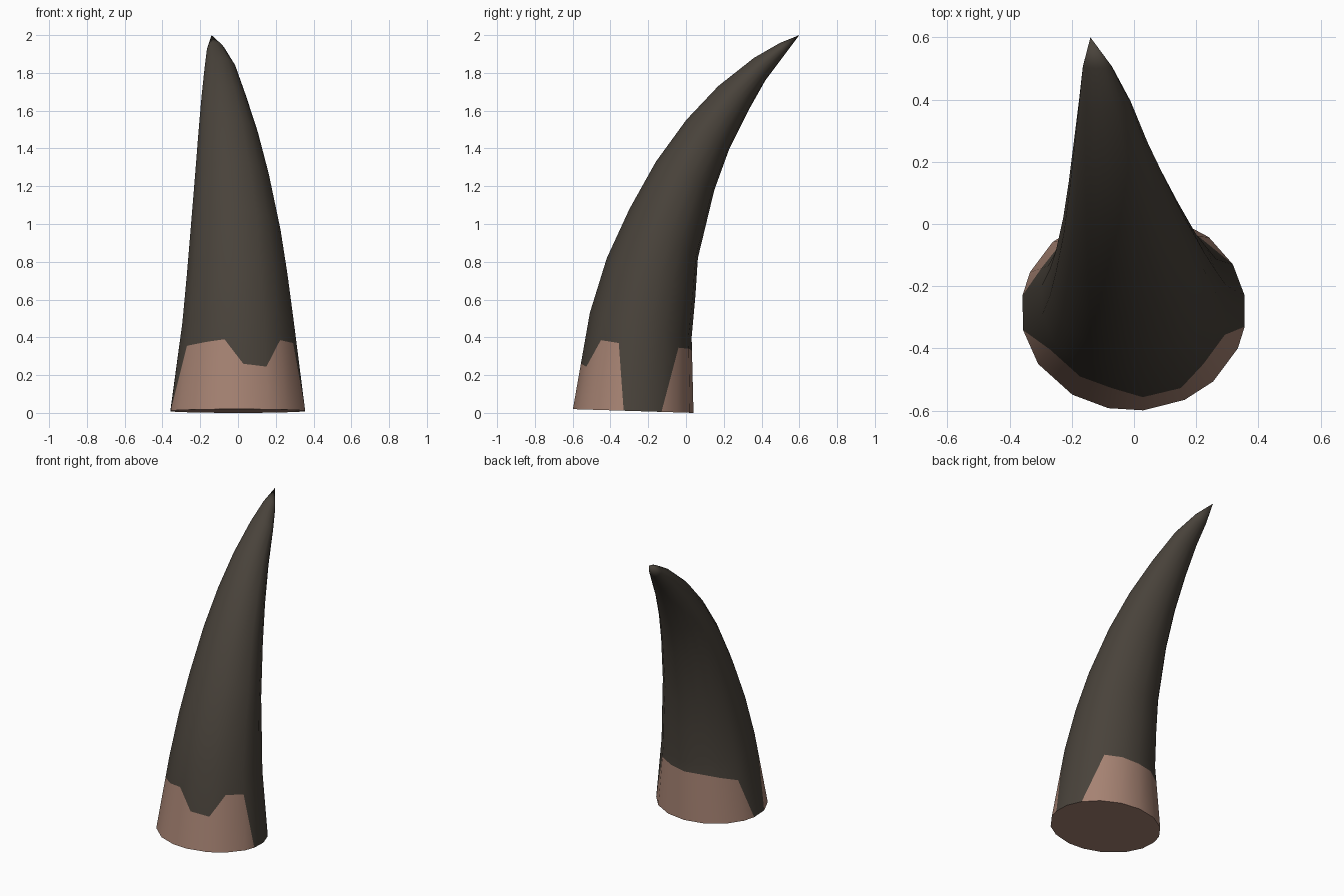
import bpy, bmesh, math
from mathutils import Vector

if "Cube" in bpy.data.objects:
    bpy.data.objects.remove(bpy.data.objects["Cube"])


def material(name, rgb):
    m = bpy.data.materials.new(name)
    m.diffuse_color = (*rgb, 1)
    m.use_nodes = True
    m.node_tree.nodes["Principled BSDF"].inputs["Base Color"].default_value = m.diffuse_color
    return m


dark = material("dark horn", (0.066, 0.055, 0.043))
flesh = material("flesh brown", (0.38, 0.225, 0.17))

# Columns round the horn: angle from the front (towards +x), height of the flesh edge
columns = [(-58, .355), (-33, .375), (-13, .39), (5, .26), (27, .245), (45, .385),
           (68, .37), (81, 0), (99, 0), (118, 0), (138, .345), (160, .34),
           (182, .33), (204, .33), (226, .31), (247, .28), (261, 0), (281, 0)]

# Tilted cross-sections: front y, front z, back y, back z, left x, right x
sections = [(-.60, .02, .04, .0, -.363, .36),
            (-.51, .53, .03, .40, -.30, .30),
            (-.42, .82, .05, .62, -.275, .265),
            (-.30, 1.08, .063, .82, -.255, .228),
            (-.16, 1.33, .15, 1.18, -.23, .165),
            (0, 1.55, .23, 1.40, -.212, .107),
            (.17, 1.73, .33, 1.60, -.195, .045),
            (.36, 1.88, .42, 1.76, -.178, -.01),
            (.50, 1.96, .51, 1.88, -.165, -.07)]


def ring_points(fy, fz, by, bz, xl, xr):
    front, back = Vector((0, fy, fz)), Vector((0, by, bz))
    mid, half = (front + back) / 2, (front - back) / 2
    pts = []
    for deg, _ in columns:
        a = math.radians(deg)
        p = mid + half * math.cos(a)
        p.x = (xl + xr) / 2 + (xr - xl) / 2 * math.sin(a)
        pts.append(p)
    return pts


rings = [ring_points(*s) for s in sections]

# Jagged flesh edge between the base and the first section
edge = []
for (deg, h), low, high in zip(columns, rings[0], rings[1]):
    t = max(0, (h - low.z) / (high.z - low.z)) if h else 0
    edge.append(low.lerp(high, t))
rings.insert(1, edge)

# Horn skin
bm = bmesh.new()
loops = [[bm.verts.new(p) for p in r] for r in rings]
n = len(columns)
for k in range(len(loops) - 1):
    for j in range(n):
        i = (j + 1) % n
        if k == 0 and columns[j][1] == 0 and columns[i][1] == 0:
            continue
        f = bm.faces.new((loops[k][j], loops[k][i], loops[k + 1][i], loops[k + 1][j]))
        f.material_index = 1 if k == 0 else 0

# Pointed tip
tip = bm.verts.new((-.14, .60, 2.0))
for j in range(n):
    bm.faces.new((loops[-1][j], loops[-1][(j + 1) % n], tip))

# Flesh underside
cap = bm.faces.new(list(reversed(loops[0])))
cap.material_index = 1

bmesh.ops.remove_doubles(bm, verts=bm.verts[:], dist=0.0005)
bmesh.ops.recalc_face_normals(bm, faces=bm.faces[:])
mesh = bpy.data.meshes.new("horn")
bm.to_mesh(mesh)
bm.free()
mesh.materials.append(dark)
mesh.materials.append(flesh)
horn = bpy.data.objects.new("horn", mesh)
bpy.context.collection.objects.link(horn)
bpy.context.view_layer.objects.active = horn
horn.select_set(True)
bpy.ops.object.shade_smooth_by_angle(angle=math.radians(45))
